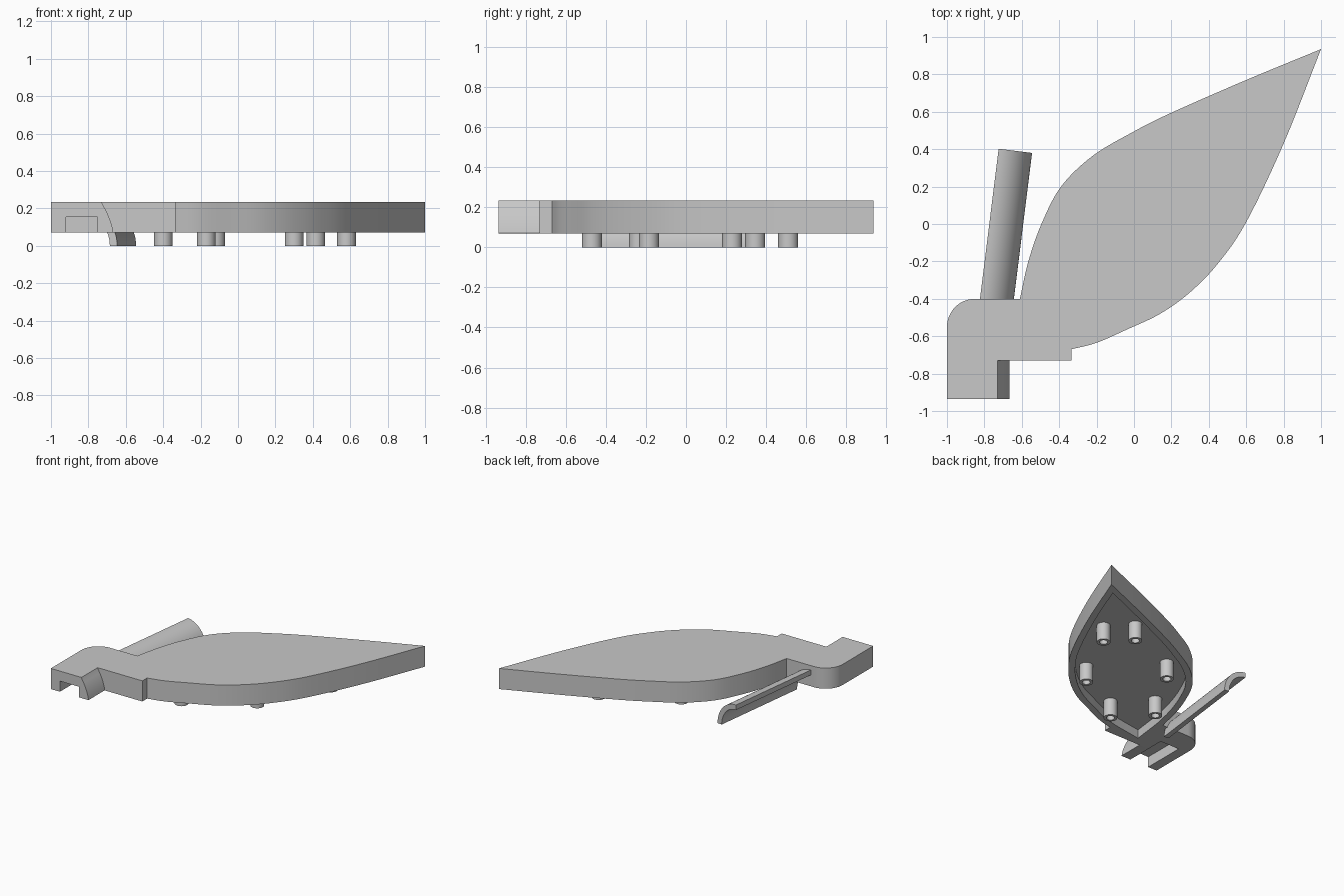
import bpy, bmesh, math
from mathutils import Vector

if "Cube" in bpy.data.objects:
    bpy.data.objects.remove(bpy.data.objects["Cube"], do_unlink=True)

grey = bpy.data.materials.new("plain_grey")
grey.use_nodes = True
grey.diffuse_color = (0.58, 0.58, 0.58, 1)
grey.node_tree.nodes["Principled BSDF"].inputs["Base Color"].default_value = grey.diffuse_color

BOTTOM, TOP, FLOOR, SLOT_TOP = 0.07, 0.235, 0.14, 0.155
SLOT_LEFT, SLOT_RIGHT, SLOT_END, FRONT = -0.92, -0.75, -0.59, -0.73


def finish(name, bm):
    """Turn the bmesh into a smooth-shaded object with sharp edges kept."""
    bmesh.ops.recalc_face_normals(bm, faces=bm.faces)
    mesh = bpy.data.meshes.new(name)
    bm.to_mesh(mesh)
    bm.free()
    mesh.materials.append(grey)
    obj = bpy.data.objects.new(name, mesh)
    bpy.context.collection.objects.link(obj)
    bpy.ops.object.select_all(action="DESELECT")
    obj.select_set(True)
    bpy.context.view_layer.objects.active = obj
    bpy.ops.object.shade_smooth_by_angle(angle=math.radians(30))
    return obj


def ring(bm, points, z):
    return [bm.verts.new((x, y, z)) for x, y in points]


def wall(bm, a, b):
    """Quads between two closed loops of equal length."""
    for i in range(len(a)):
        bm.faces.new((a[i - 1], a[i], b[i], b[i - 1]))


def prism_along_y(name, profile, start, end):
    """Extrude an (x, z) profile along y."""
    bm = bmesh.new()
    a, b = ([bm.verts.new((x, y, z)) for x, z in profile] for y in (start, end))
    wall(bm, a, b)
    bm.faces.new(a)
    bm.faces.new(b)
    return finish(name, bm)


def spline(points, steps=6):
    """Smooth curve through the points."""
    p = [Vector(q) for q in points]
    p = [2 * p[0] - p[1]] + p + [2 * p[-1] - p[-2]]
    out = []
    for a, b, c, d in zip(p, p[1:], p[2:], p[3:]):
        for i in range(steps):
            t = i / steps
            out.append(0.5 * (2 * b + (c - a) * t + (2 * a - 5 * b + 4 * c - d) * t ** 2
                              + (3 * b - a - 3 * c + d) * t ** 3))
    return out + [p[-2]]


def arc(cx, cy, rx, ry, start, end, steps=12):
    angles = [math.radians(start + (end - start) * i / steps) for i in range(steps + 1)]
    return [Vector((cx + rx * math.cos(a), cy + ry * math.sin(a))) for a in angles]


def inset(loop, width):
    """Move a clockwise loop inwards with mitred corners."""
    out = []
    for i, p in enumerate(loop):
        d1 = (p - loop[i - 1]).normalized()
        d2 = (loop[(i + 1) % len(loop)] - p).normalized()
        n1, n2 = Vector((d1.y, -d1.x)), Vector((d2.y, -d2.x))
        out.append(p + (n1 + n2) * width / (1 + n1.dot(n2)))
    return out


# Leaf edge, from the stem to the tip and back, with its hidden base point
upper = spline([(-0.61, -0.40), (-0.565, -0.2), (-0.495, 0), (-0.39, 0.2), (-0.22, 0.365),
                (0, 0.495), (0.2, 0.595), (0.6, 0.77), (1, 0.935)])
lower = spline([(1, 0.935), (0.8, 0.43), (0.6, 0.01), (0.45, -0.21), (0.3, -0.365),
                (0.14, -0.48), (-0.04, -0.565), (-0.2, -0.635), (-0.335, -0.67)])
leaf = upper + lower[1:]
base = Vector((-0.65, -0.72))
k = len(leaf)

# Stem block outline with a rounded corner
block = [Vector((x, FRONT)) for x in (-0.335, SLOT_RIGHT, SLOT_LEFT, -1)]
outline = leaf + block + arc(-0.85, -0.55, 0.15, 0.15, 180, 90)

# Leaf and stem block in one mesh: top and hollow underside
bm = bmesh.new()
low, high = ring(bm, outline, BOTTOM), ring(bm, outline, TOP)
base_vert = ring(bm, [base], BOTTOM)[0]
hollow = inset(leaf + [base], 0.05)
rim, floor = ring(bm, hollow, BOTTOM), ring(bm, hollow, FLOOR)
wall(bm, low[:k] + [base_vert], rim)
wall(bm, rim, floor)
bm.faces.new(floor)
bm.faces.new(high)

# Slot under the stem block, open at the front
corners = [(SLOT_RIGHT, FRONT), (SLOT_RIGHT, SLOT_END), (SLOT_LEFT, SLOT_END), (SLOT_LEFT, FRONT)]
slot_low = [low[k + 1]] + ring(bm, corners[1:3], BOTTOM) + [low[k + 2]]
slot_high = ring(bm, corners, SLOT_TOP)
for i in range(3):
    bm.faces.new((slot_low[i], slot_low[i + 1], slot_high[i + 1], slot_high[i]))
bm.faces.new(slot_high)
bm.faces.new([base_vert, low[k - 1], low[k]] + slot_low + low[k + 3:] + [low[0]])

# Outer wall, raised over the slot
for i in range(len(low)):
    j = (i + 1) % len(low)
    a, b = (slot_high[0], slot_high[3]) if i == k + 1 else (low[i], low[j])
    bm.faces.new((a, b, high[j], high[i]))
finish("leaf_body", bm)

# Stem arm with a curved inner side, carrying the slot to the front
curve = [q for q in arc(-1.07, 0, 0.41, 0.41, 10, 35, 8) if BOTTOM < q.y < TOP]
prism_along_y("stem_arm", [(-1, TOP), (-1, BOTTOM), (SLOT_LEFT, BOTTOM), (SLOT_LEFT, SLOT_TOP),
                           (SLOT_RIGHT, SLOT_TOP), (SLOT_RIGHT, BOTTOM), (-0.67, BOTTOM)]
              + curve + [(-0.73, TOP)], -0.935, FRONT)

# Curved side bar: a quarter tube
bar = prism_along_y("side_bar", arc(-0.18, 0, 0.18, 0.2, 0, 90, 16)
                    + arc(-0.18, 0, 0.14, 0.16, 90, 0, 16), -0.815, 0)
bar.location = (-0.545, 0.38, 0)
bar.rotation_euler.z = math.radians(-7.1)

# Hollow pins under the leaf
pins = [(0.58, 0.345), (0.415, 0.51), (0.30, -0.185), (-0.12, 0.23), (-0.17, -0.47), (-0.40, -0.235)]
for number, (x, y) in enumerate(pins, 1):
    bm = bmesh.new()
    sides = [arc(0, 0, r, r, 0, 345, 23) for r in (0.05, 0.03)]
    outer, inner = (ring(bm, s, 0) for s in sides)
    outer_end, inner_end = (ring(bm, s, FLOOR) for s in sides)
    for a, b in ((outer_end, outer), (outer, inner), (inner, inner_end)):
        wall(bm, a, b)
    bm.faces.new(inner_end)
    finish(f"pin_{number}", bm).location = (x, y, 0)
